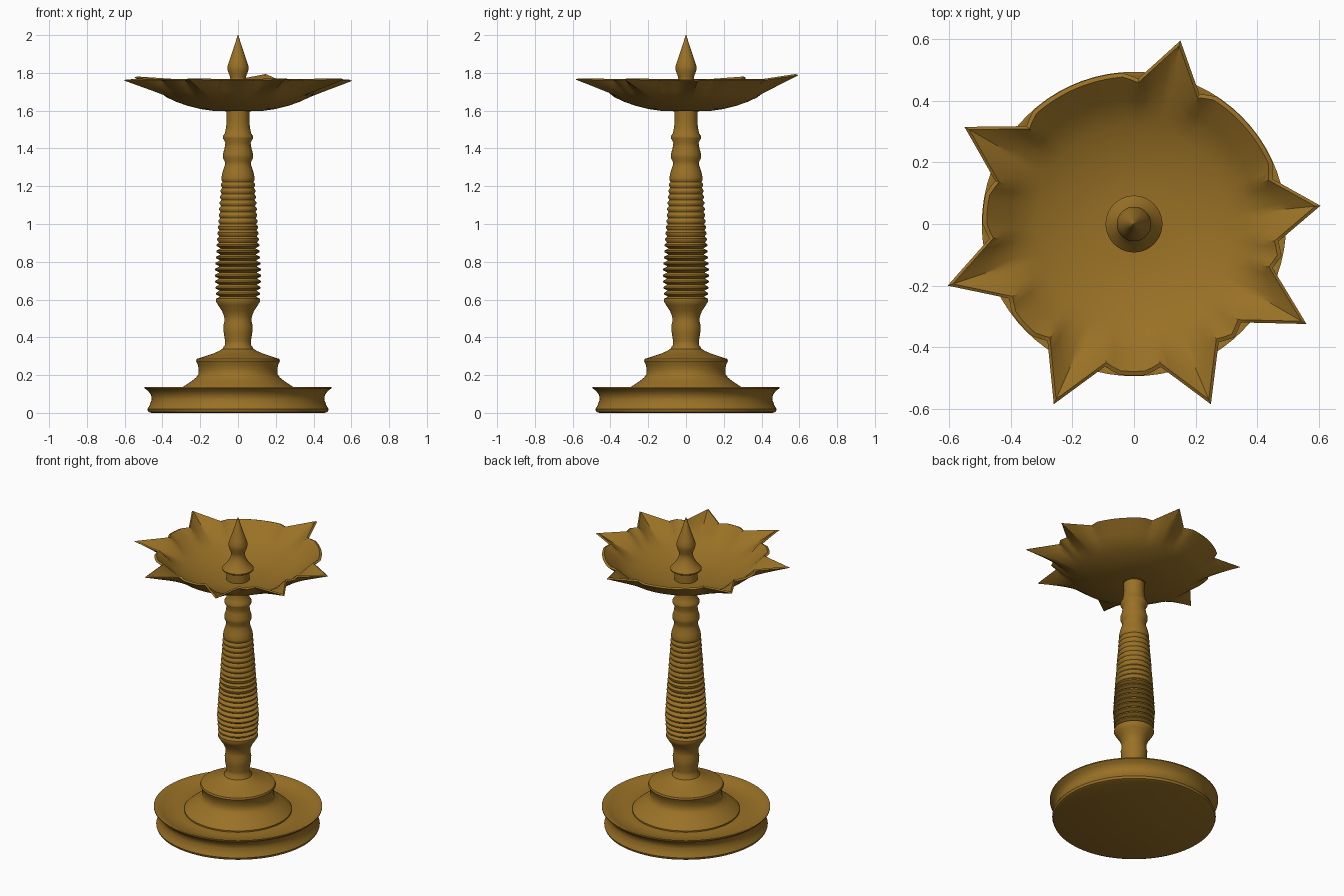
import bpy, bmesh, math
from mathutils import Vector

if "Cube" in bpy.data.objects:
    bpy.data.objects.remove(bpy.data.objects["Cube"])

brass = bpy.data.materials.new("aged brass")
brass.diffuse_color = (0.32, 0.165, 0.019, 1)
brass.use_nodes = True
brass.node_tree.nodes["Principled BSDF"].inputs["Base Color"].default_value = brass.diffuse_color


def finish(name, bm, angle):
    bmesh.ops.recalc_face_normals(bm, faces=bm.faces)
    me = bpy.data.meshes.new(name)
    bm.to_mesh(me)
    bm.free()
    ob = bpy.data.objects.new(name, me)
    bpy.context.collection.objects.link(ob)
    me.materials.append(brass)
    bpy.ops.object.select_all(action='DESELECT')
    ob.select_set(True)
    bpy.context.view_layer.objects.active = ob
    bpy.ops.object.shade_smooth_by_angle(angle=math.radians(angle))
    return ob


def lathe(name, profile, angle=35, n=72):
    """Revolve (radius, height) points round z and cap both ends."""
    bm = bmesh.new()
    rings = []
    for r, z in profile:
        rings.append([bm.verts.new((r * math.cos(2 * math.pi * i / n),
                                    r * math.sin(2 * math.pi * i / n), z)) for i in range(n)])
    for a, b in zip(rings, rings[1:]):
        for i in range(n):
            j = (i + 1) % n
            bm.faces.new((a[i], a[j], b[j], b[i]))
    bm.faces.new(rings[0][::-1])
    bm.faces.new(rings[-1])
    return finish(name, bm, angle)


# Base tray: waisted rim and a shallow groove on top
lathe("base_tray", [(0.46, 0), (0.475, 0.006), (0.48, 0.02), (0.468, 0.04), (0.457, 0.07),
                    (0.46, 0.095), (0.475, 0.115), (0.494, 0.13), (0.494, 0.136), (0.485, 0.137),
                    (0.45, 0.122), (0.40, 0.108), (0.35, 0.105), (0.31, 0.11), (0.25, 0.11)])

# Stepped pedestal on the tray
lathe("pedestal", [(0.315, 0.10), (0.315, 0.118), (0.293, 0.137), (0.25, 0.165), (0.222, 0.187),
                   (0.21, 0.205), (0.208, 0.23), (0.213, 0.255), (0.222, 0.275), (0.218, 0.286),
                   (0.18, 0.298), (0.13, 0.315), (0.10, 0.328), (0.085, 0.338), (0.06, 0.345)])

# Turned stem: vase foot, ribbed shaft, two upper collars
stem = [(0.085, 0.325), (0.08, 0.345), (0.068, 0.36), (0.068, 0.38), (0.075, 0.42), (0.078, 0.46),
        (0.072, 0.485), (0.073, 0.51), (0.085, 0.54), (0.105, 0.57), (0.117, 0.59), (0.116, 0.605)]
ribs, z0, z1 = 20, 0.615, 1.255
for i in range(ribs):
    pitch = (z1 - z0) / ribs
    z = z0 + i * pitch
    t = i / (ribs - 1)
    peak = 0.125 - 0.002 * abs(i - 3) if i < 8 else 0.115 - 0.025 * (i - 8) / 11
    depth = 0.024 if i < 9 else 0.014 - 0.006 * t
    stem += [(peak - depth, z), (peak - 0.002, z + pitch * 0.38),
             (peak - 0.002, z + pitch * 0.62)]
stem += [(0.085, 1.26), (0.08, 1.28), (0.07, 1.31), (0.07, 1.33), (0.079, 1.35), (0.08, 1.37),
         (0.071, 1.40), (0.067, 1.43), (0.08, 1.455), (0.08, 1.465), (0.07, 1.48),
         (0.063, 1.51), (0.06, 1.55), (0.062, 1.60)]
lathe("stem", stem, 40)

# Finial: plug, flared skirt, neck, bulb and point
lathe("finial", [(0.068, 1.595), (0.068, 1.655), (0.092, 1.668), (0.092, 1.675), (0.07, 1.70),
                 (0.05, 1.73), (0.04, 1.76), (0.042, 1.78), (0.054, 1.81), (0.056, 1.835),
                 (0.046, 1.865), (0.037, 1.89), (0.024, 1.93), (0.011, 1.97), (0.002, 2.0)])


# Oil dish: round bowl whose rim is pulled out into seven wick spouts
def polar(deg, r, z):
    a = math.radians(deg)
    return Vector((r * math.cos(a), r * math.sin(a), z))


RIM = 1.762
spouts = [(5.6, 0.608, 1.758), (75.8, 0.614, 1.788), (150.2, 0.634, 1.775), (198.3, 0.637, 1.76),
          (246, 0.64, 1.765), (293.1, 0.636, 1.765), (329.9, 0.647, 1.765)]
HALF, STEPS = 12.5, 5
rim = []
for k, (ang, rad, tz) in enumerate(spouts):
    left, right = polar(ang - HALF, 0.472, RIM), polar(ang + HALF, 0.472, RIM)
    tip = polar(ang, rad, tz)
    rim += [left.lerp(tip, i / STEPS) for i in range(STEPS)]
    rim += [tip.lerp(right, i / STEPS) for i in range(STEPS)]
    start = ang + HALF
    end = spouts[(k + 1) % 7][0] + (360 if k == 6 else 0) - HALF
    m = max(3, round((end - start) / 3))
    for i in range(m):
        d = (end - start) * i / m
        blend = min(1, d / 6, (end - start - d) / 6)
        rim.append(polar(start + d, 0.472 + 0.02 * blend, RIM))

bowl = [(0.06, 1.597), (0.13, 1.599), (0.2, 1.609), (0.27, 1.627), (0.33, 1.648), (0.38, 1.672)]
bm = bmesh.new()
columns = []
for p in rim:
    deg = math.degrees(math.atan2(p.y, p.x))
    pts = [polar(deg, r, z) for r, z in bowl]
    pts += [pts[-1].lerp(p, f) for f in (0.33, 0.67)] + [p]
    columns.append([bm.verts.new(q) for q in pts])
for a, b in zip(columns, columns[1:] + columns[:1]):
    for i in range(len(a) - 1):
        bm.faces.new((a[i], a[i + 1], b[i + 1], b[i]))
bm.faces.new([c[0] for c in columns])
# Give the bowl an inner skin and close the lip between the two
inner = bmesh.ops.duplicate(bm, geom=bm.verts[:] + bm.edges[:] + bm.faces[:])
vmap = inner["vert_map"]
lip = [(c[-1], vmap[c[-1]]) for c in columns]
for c in columns:
    for v in c:
        w = vmap[v]
        w.co = Vector((v.co.x * 0.972, v.co.y * 0.972, v.co.z + 0.006))
for (a, b), (c, d) in zip(lip, lip[1:] + lip[:1]):
    bm.faces.new((a, c, d, b))
finish("oil_dish", bm, 35)
